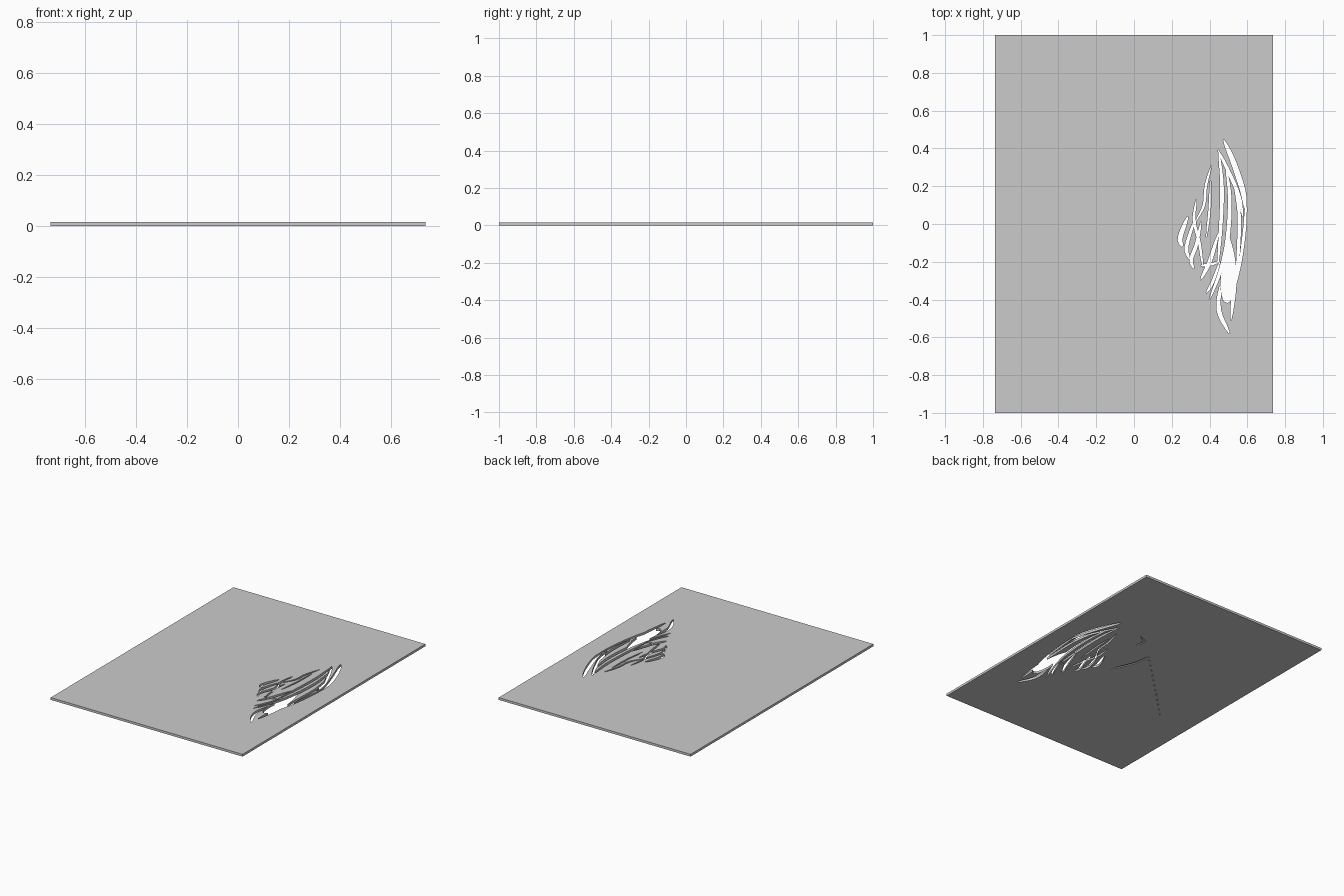
import bpy, bmesh
from mathutils import Vector

if "Cube" in bpy.data.objects:
    bpy.data.objects.remove(bpy.data.objects["Cube"])

T = 0.016  # plate thickness

# Flat rectangular plate
bpy.ops.mesh.primitive_cube_add(size=1, location=(0, 0, T / 2))
plate = bpy.context.object
plate.name = "stencil_plate"
plate.scale = (1.47, 2.0, T)
bpy.ops.object.transform_apply(location=False, rotation=False, scale=True)


def smooth_path(pts, n=4):
    """Catmull-Rom subdivision of a short 2D path."""
    p = [Vector(q) for q in pts]
    p = [2 * p[0] - p[1]] + p + [2 * p[-1] - p[-2]]
    out = []
    for a, b, c, d in zip(p, p[1:], p[2:], p[3:]):
        for i in range(n):
            t = i / n
            out.append(0.5 * (2 * b + (c - a) * t + (2 * a - 5 * b + 4 * c - d) * t * t
                              + (3 * b - a - 3 * c + d) * t ** 3))
    return out + [p[-2]]


def cut_stroke(width, *pts, top=T + 0.01):
    """Cut a leaf-shaped slot along a path through the plate (or up to top)."""
    path = smooth_path(pts)
    n = len(path) - 1
    left, right = [], []
    for i, p in enumerate(path):
        d = (path[min(i + 1, n)] - path[max(i - 1, 0)]).normalized()
        u = i / n
        w = width / 2 * (0.2 + 0.8 * (4 * u * (1 - u)) ** 0.6)
        left.append(p + Vector((-d.y, d.x)) * w)
        right.append(p - Vector((-d.y, d.x)) * w)
    bm = bmesh.new()
    f = bm.faces.new([bm.verts.new((q.x, q.y, -0.01)) for q in left + right[::-1]])
    ext = bmesh.ops.extrude_face_region(bm, geom=[f])["geom"]
    bmesh.ops.translate(bm, vec=(0, 0, top + 0.01),
                        verts=[v for v in ext if isinstance(v, bmesh.types.BMVert)])
    bmesh.ops.recalc_face_normals(bm, faces=bm.faces)
    me = bpy.data.meshes.new("slot_cutter")
    bm.to_mesh(me)
    bm.free()
    cutter = bpy.data.objects.new("slot_cutter", me)
    cutter.hide_render = True
    bpy.context.collection.objects.link(cutter)
    mod = plate.modifiers.new("slot", 'BOOLEAN')
    mod.operation, mod.solver, mod.object = 'DIFFERENCE', 'EXACT', cutter
    bpy.context.view_layer.objects.active = plate
    bpy.ops.object.modifier_apply(modifier=mod.name)
    bpy.data.objects.remove(cutter)


# Wing: outer edge and long feather slots
cut_stroke(.030, (.475, .445), (.525, .33), (.575, .18), (.59, .08))
cut_stroke(.020, (.445, .39), (.495, .29), (.555, .15), (.575, .04))
cut_stroke(.020, (.45, .38), (.466, .2), (.46, 0), (.445, -.21))
cut_stroke(.022, (.488, .30), (.507, .13), (.495, -.08), (.46, -.24), (.4, -.4))
cut_stroke(.018, (.53, .22), (.557, .05), (.552, -.15), (.54, -.3))
cut_stroke(.016, (.594, .12), (.586, -.02), (.566, -.18), (.54, -.32))
cut_stroke(.026, (.49, -.04), (.52, -.17), (.53, -.32), (.513, -.51))
cut_stroke(.024, (.455, -.33), (.45, -.46), (.505, -.58))
cut_stroke(.024, (.472, -.22), (.47, -.33), (.487, -.405), (.52, -.39))

# Wing: middle and inner feather slots
cut_stroke(.014, (.41, .31), (.38, .2), (.37, .1), (.325, .01))
cut_stroke(.012, (.405, .23), (.4, .08), (.383, -.07))
cut_stroke(.016, (.33, .13), (.318, .02), (.346, -.1), (.365, -.23))
cut_stroke(.026, (.285, .04), (.245, -.07), (.255, -.12))
cut_stroke(.020, (.32, .02), (.278, -.12), (.292, -.185))
cut_stroke(.020, (.355, .01), (.33, -.11), (.302, -.19), (.316, -.235))
cut_stroke(.022, (.447, -.05), (.4, -.2), (.353, -.295))
cut_stroke(.016, (.455, -.2), (.415, -.31), (.383, -.365))
cut_stroke(.014, (.355, -.22), (.4, -.215), (.455, -.2))

# Shallow grooves and a dotted line on the underside only
cut_stroke(.014, (.27, .39), (.21, .35), (.22, .29), top=.005)
cut_stroke(.014, (.06, .23), (.08, .1), (.15, -.06), top=.005)
for i in range(12):
    x, y = .03 - .045 * i, .19 - .044 * i
    cut_stroke(.008, (x, y), (x - .015, y - .015), top=.005)
